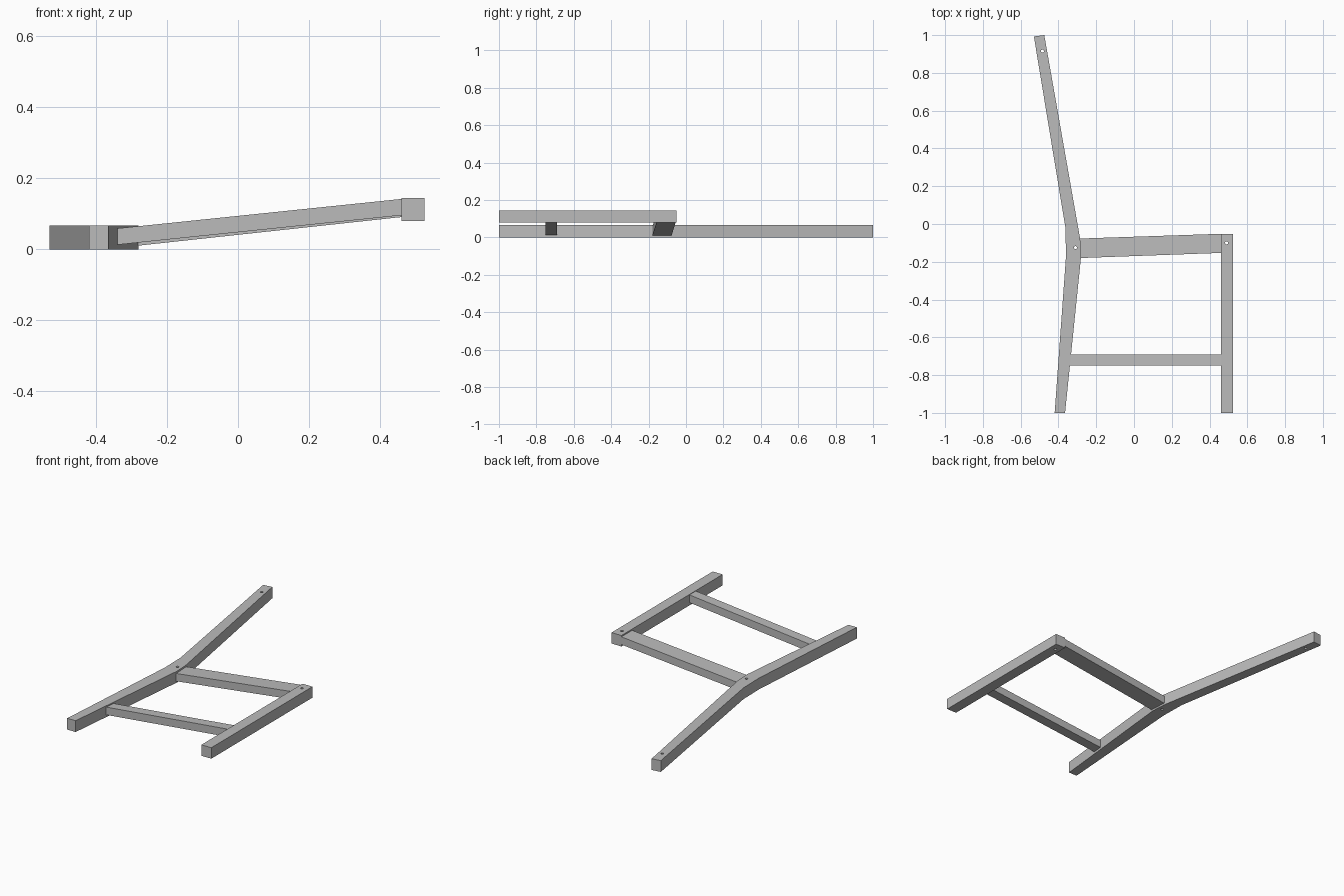
import bpy
import bmesh

cube = bpy.data.objects.get("Cube")
if cube:
    bpy.data.objects.remove(cube, do_unlink=True)

grey = bpy.data.materials.new("plain_grey")
grey.use_nodes = True
grey.diffuse_color = (0.5, 0.5, 0.5, 1)
grey.node_tree.nodes["Principled BSDF"].inputs["Base Color"].default_value = (0.5, 0.5, 0.5, 1)


def prism(name, bottom, top):
    """Solid between two matching counter-clockwise rings."""
    bm = bmesh.new()
    low = [bm.verts.new(p) for p in bottom]
    high = [bm.verts.new(p) for p in top]
    bm.faces.new(low[::-1])
    bm.faces.new(high)
    n = len(low)
    for i in range(n):
        j = (i + 1) % n
        bm.faces.new((low[i], low[j], high[j], high[i]))
    bmesh.ops.recalc_face_normals(bm, faces=bm.faces)
    mesh = bpy.data.meshes.new(name)
    bm.to_mesh(mesh)
    bm.free()
    mesh.materials.append(grey)
    ob = bpy.data.objects.new(name, mesh)
    bpy.context.collection.objects.link(ob)
    return ob


def extrude(name, outline, z0, z1):
    return prism(name, [(x, y, z0) for x, y in outline], [(x, y, z1) for x, y in outline])


def rail(name, outline, z_left, z_right, thickness):
    """Sloping bar whose height follows x."""
    x0 = min(p[0] for p in outline)
    x1 = max(p[0] for p in outline)
    ring = [(x, y, z_left + (z_right - z_left) * (x - x0) / (x1 - x0)) for x, y in outline]
    return prism(name, ring, [(x, y, z + thickness) for x, y, z in ring])


def drill(ob, x, y):
    """Bore a small vertical hole right through a part."""
    bpy.ops.mesh.primitive_cylinder_add(vertices=16, radius=0.008, depth=1, location=(x, y, 0))
    cutter = bpy.context.object
    cutter.name = "hole_cutter"
    cutter.hide_render = True
    mod = ob.modifiers.new("hole", "BOOLEAN")
    mod.operation = "DIFFERENCE"
    mod.solver = "EXACT"
    mod.object = cutter
    bpy.context.view_layer.objects.active = ob
    bpy.ops.object.modifier_apply(modifier=mod.name)
    bpy.data.objects.remove(cutter, do_unlink=True)


# Bent rear leg, tapering toward both ends
rear_leg = extrude("rear_leg", [
    (-0.42, -1), (-0.365, -1), (-0.28, -0.17), (-0.285, -0.08),
    (-0.475, 1), (-0.53, 0.993), (-0.363, -0.02), (-0.36, -0.17)], 0, 0.067)
drill(rear_leg, -0.485, 0.915)
drill(rear_leg, -0.31, -0.125)

# Straight front leg
front_leg = extrude("front_leg", [
    (0.46, -1), (0.525, -1), (0.525, -0.052), (0.46, -0.052)], 0.08, 0.145)
drill(front_leg, 0.49, -0.1)

# Sloping rails joining the legs
rail("lower_rail", [(-0.341, -0.75), (0.46, -0.75), (0.46, -0.69), (-0.334, -0.69)],
     0.013, 0.096, 0.046)
rail("seat_rail", [(-0.281, -0.18), (0.46, -0.153), (0.46, -0.052), (-0.286, -0.077)],
     0.01, 0.091, 0.046)
